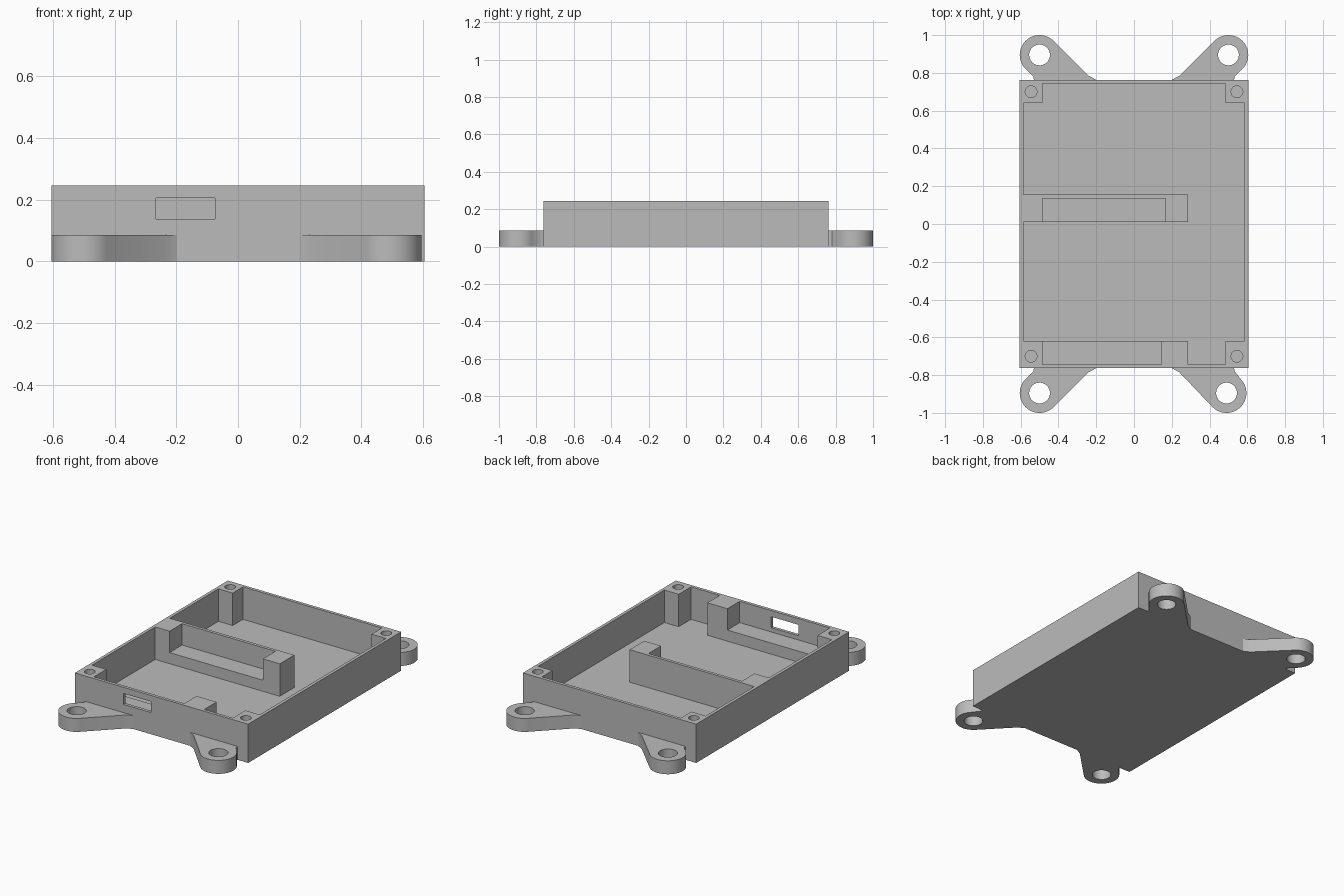
import bpy, bmesh, math

old = bpy.data.objects.get("Cube")
if old:
    bpy.data.objects.remove(old, do_unlink=True)

grey = bpy.data.materials.new("plain grey")
grey.use_nodes = True
COLOUR = (0.5, 0.5, 0.5, 1)
grey.diffuse_color = COLOUR
grey.node_tree.nodes["Principled BSDF"].inputs["Base Color"].default_value = COLOUR

HALF_X, HALF_Y, TOP = 0.605, 0.763, 0.245
FLOOR, LEDGE, EAR_TOP = 0.04, 0.11, 0.085
ABOVE = TOP + 0.1


def prism(name, outline, z0, z1):
    """Extrude a flat outline from z0 to z1."""
    bm = bmesh.new()
    face = bm.faces.new([bm.verts.new((x, y, z0)) for x, y in outline])
    new = bmesh.ops.extrude_face_region(bm, geom=[face])["geom"]
    for v in new:
        if isinstance(v, bmesh.types.BMVert):
            v.co.z = z1
    bmesh.ops.recalc_face_normals(bm, faces=bm.faces)
    mesh = bpy.data.meshes.new(name)
    bm.to_mesh(mesh)
    bm.free()
    mesh.materials.append(grey)
    obj = bpy.data.objects.new(name, mesh)
    bpy.context.collection.objects.link(obj)
    return obj


def box(name, x0, x1, y0, y1, z0, z1):
    return prism(name, [(x0, y0), (x1, y0), (x1, y1), (x0, y1)], z0, z1)


def arc(cx, cy, r, start, end, n):
    angles = [math.radians(start + (end - start) * i / n) for i in range(n + 1)]
    return [(cx + r * math.cos(a), cy + r * math.sin(a)) for a in angles]


def cylinder(name, cx, cy, r, z0, z1):
    return prism(name, arc(cx, cy, r, 0, 360, 48)[:-1], z0, z1)


def activate(obj):
    bpy.ops.object.select_all(action='DESELECT')
    obj.select_set(True)
    bpy.context.view_layer.objects.active = obj


def cut(obj, cutter):
    """Subtract the cutter from obj, then discard the cutter."""
    cutter.hide_render = True
    activate(obj)
    mod = obj.modifiers.new("cut", 'BOOLEAN')
    mod.operation, mod.solver, mod.object = 'DIFFERENCE', 'EXACT', cutter
    bpy.ops.object.modifier_apply(modifier=mod.name)
    bpy.data.objects.remove(cutter, do_unlink=True)


def finish(obj):
    activate(obj)
    bpy.ops.object.shade_smooth_by_angle(angle=math.radians(30))


# Open tray: the cavity outline leaves corner posts, cross rib and front block
IN_X, POST_X, FRONT, BACK = 0.585, 0.485, -0.743, 0.743
POST_F, POST_B, RIB_END, RIB_F, RIB_B = -0.62, 0.64, 0.285, 0.01, 0.155
cavity = [
    (-IN_X, POST_F), (RIB_END, POST_F), (RIB_END, FRONT), (POST_X, FRONT),
    (POST_X, POST_F), (IN_X, POST_F), (IN_X, POST_B), (POST_X, POST_B),
    (POST_X, BACK), (-POST_X, BACK), (-POST_X, POST_B), (-IN_X, POST_B),
    (-IN_X, RIB_B), (RIB_END, RIB_B), (RIB_END, RIB_F), (-IN_X, RIB_F),
]
tray = box("tray", -HALF_X, HALF_X, -HALF_Y, HALF_Y, 0, TOP)
cut(tray, prism("cavity", cavity, FLOOR, ABOVE))

# Ledges let into the rib and the front block
cut(tray, box("rib_ledge", -POST_X, 0.167, RIB_F - 0.05, 0.135, LEDGE, ABOVE))
cut(tray, box("front_ledge", -POST_X, 0.145, FRONT, POST_F + 0.05, LEDGE, ABOVE))

# Connector window in the front wall
cut(tray, box("window", -0.265, -0.075, -0.85, FRONT + 0.05, 0.137, 0.206))

# Blind screw holes in the corner posts
for sx in (-1, 1):
    for sy in (-1, 1):
        cut(tray, cylinder("screw_hole", sx * 0.545, sy * 0.7, 0.031, FLOOR, ABOVE))
finish(tray)

# Mounting ears, one at each corner
EAR_Y, EAR_R = 0.895, 0.105
for end, sy in (("front", -1), ("back", 1)):
    for side, sx in (("right", -1), ("left", 1)):
        cx = 0.49 if (sx, sy) == (1, -1) else 0.5
        outline = [(0.2, HALF_Y), (0.53, HALF_Y), (0.533, 0.78)]
        outline += arc(cx, EAR_Y, EAR_R, -45, 135, 32)
        outline.append((0.24, 0.785))
        ear = prism(f"{end}_{side}_mounting_ear",
                    [(sx * x, sy * y) for x, y in outline], 0, EAR_TOP)
        cut(ear, cylinder("bolt_hole", sx * cx, sy * EAR_Y, 0.055, -0.1, ABOVE))
        finish(ear)
